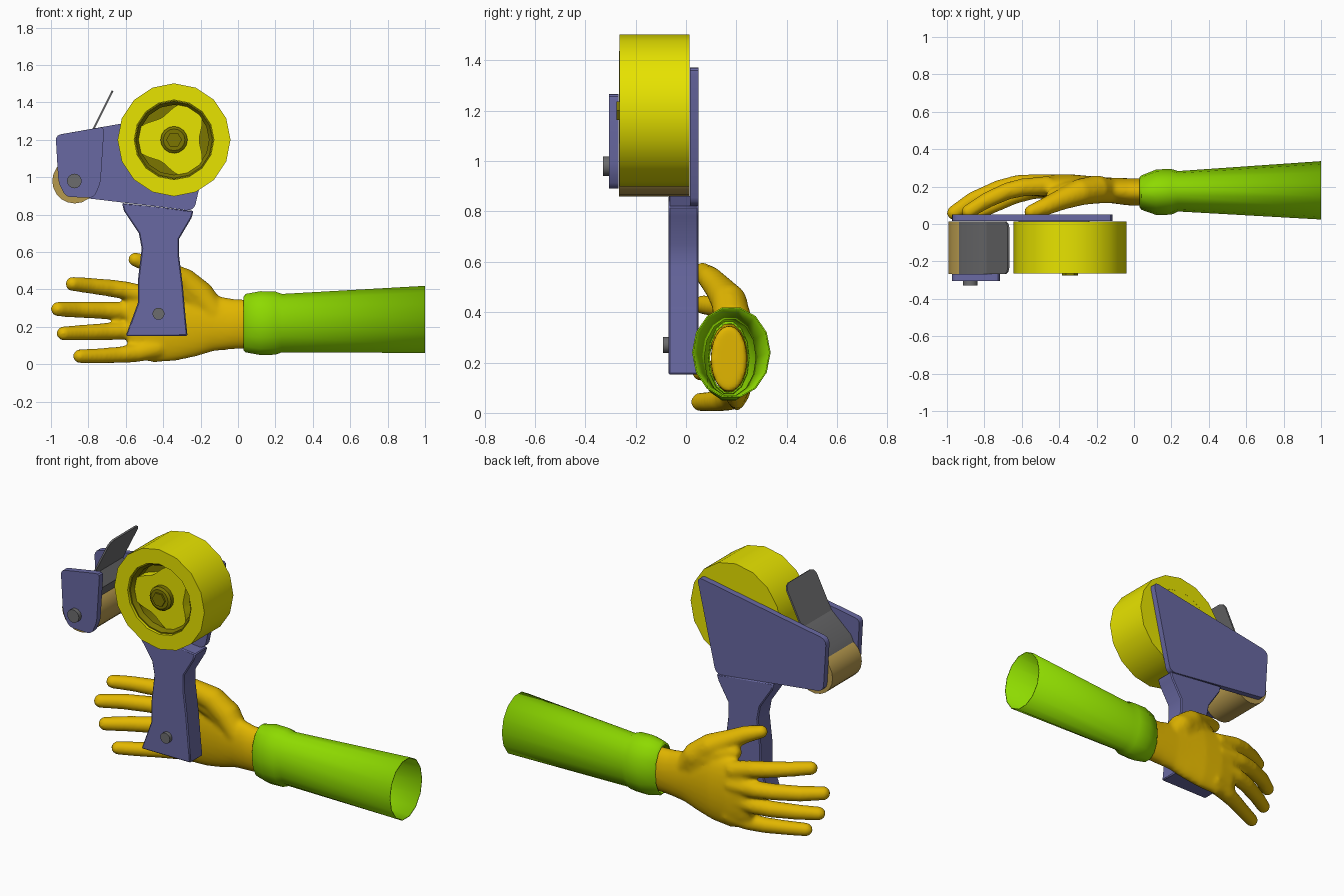
import bpy, bmesh, math
from mathutils import Vector

if "Cube" in bpy.data.objects:
    bpy.data.objects.remove(bpy.data.objects["Cube"])


def material(name, r, g, b):
    m = bpy.data.materials.new(name)
    m.diffuse_color = (r, g, b, 1)
    m.use_nodes = True
    m.node_tree.nodes["Principled BSDF"].inputs["Base Color"].default_value = m.diffuse_color
    return m


YELLOW = material("yellow_tape", .80, .77, 0)
OLIVE = material("olive_hub", .20, .18, 0)
BLUE = material("slate_blue", .14, .14, .36)
GREY = material("steel_grey", .15, .15, .155)
TAN = material("tan_roller", .47, .32, .075)
GOLD = material("gold_skin", .76, .47, 0)
GREEN = material("lime_sleeve", .27, .70, 0)


def finish(name, bm, mat, angle=35):
    """Turn a bmesh into a smooth-by-angle object."""
    bmesh.ops.recalc_face_normals(bm, faces=bm.faces)
    me = bpy.data.meshes.new(name)
    bm.to_mesh(me)
    bm.free()
    me.materials.append(mat)
    ob = bpy.data.objects.new(name, me)
    bpy.context.collection.objects.link(ob)
    bpy.ops.object.select_all(action='DESELECT')
    ob.select_set(True)
    bpy.context.view_layer.objects.active = ob
    bpy.ops.object.shade_smooth_by_angle(angle=math.radians(angle))
    return ob


def prism(name, outline, y0, y1, mat, round_=0, chamfer=0):
    """Extrude an x-z outline from y0 to y1, rounding its corners."""
    bm = bmesh.new()
    face = bm.faces.new([bm.verts.new((x, y0, z)) for x, z in outline])
    new = bmesh.ops.extrude_face_region(bm, geom=[face])["geom"]
    for v in new:
        if isinstance(v, bmesh.types.BMVert):
            v.co.y = y1
    if round_:
        along = [e for e in bm.edges
                 if abs(e.verts[0].co.y - e.verts[1].co.y) > abs(y1 - y0) / 2]
        bmesh.ops.bevel(bm, geom=along, offset=round_, segments=3, profile=.5, affect='EDGES')
    ob = finish(name, bm, mat)
    if chamfer:
        mod = ob.modifiers.new("chamfer", 'BEVEL')
        mod.width, mod.segments = chamfer, 1
        mod.limit_method, mod.angle_limit = 'ANGLE', math.radians(50)
    return ob


def lathe(name, cx, cz, profile, mat, sides=16, closed=False):
    """Spin (radius, y) points around a y axis."""
    bm = bmesh.new()
    rings = []
    for r, y in profile:
        rings.append([bm.verts.new((cx + r * math.cos(a), y, cz + r * math.sin(a)))
                      for a in (2 * math.pi * i / sides for i in range(sides))])
    skin(bm, rings + rings[:1] if closed else rings, not closed)
    return finish(name, bm, mat)


def skin(bm, rings, caps):
    """Bridge successive vertex rings."""
    n = len(rings[0])
    for a, b in zip(rings, rings[1:]):
        for i in range(n):
            bm.faces.new((a[i], a[(i + 1) % n], b[(i + 1) % n], b[i]))
    if caps:
        bm.faces.new(rings[0])
        bm.faces.new(rings[-1])


def sections(bm, rows, sides, caps):
    """Loft ellipses along x; rows are (x, y, z, half depth, half height)."""
    skin(bm, [[bm.verts.new((x, y + ry * math.cos(a), z + rz * math.sin(a)))
               for a in (2 * math.pi * i / sides for i in range(sides))]
              for x, y, z, ry, rz in rows], caps)


def finger(bm, pts):
    """Round tube through (x, y, z, radius) points with a ball tip."""
    n = 14
    rings = []
    for i, p in enumerate(pts):
        a = Vector(pts[max(i - 1, 0)][:3])
        b = Vector(pts[min(i + 1, len(pts) - 1)][:3])
        t = (b - a).normalized()
        u = t.cross(Vector((0, 1, 0))).normalized()
        w = t.cross(u)
        rings.append([bm.verts.new(Vector(p[:3]) + p[3] * (u * math.cos(k) + w * math.sin(k)))
                      for k in (2 * math.pi * j / n for j in range(n))])
    skin(bm, rings, True)
    tip = bmesh.ops.create_icosphere(bm, subdivisions=3, radius=pts[-1][3])["verts"]
    bmesh.ops.translate(bm, verts=tip, vec=pts[-1][:3])


# Dispenser frame: back plate, short front plate, handle
prism("back_plate", [(-.975, 1.225), (-.955, .905), (-.235, .82), (-.108, 1.377)],
      .015, .05, BLUE, round_=.035)
prism("front_plate", [(-.975, 1.225), (-.96, .97), (-.92, .895), (-.77, .89),
                      (-.735, .97), (-.715, 1.27)], -.305, -.268, BLUE, round_=.025)
prism("handle", [(-.60, .152), (-.27, .152), (-.28, .25), (-.295, .42), (-.315, .58),
                 (-.315, .67), (-.25, .78), (-.237, .82), (-.62, .862), (-.61, .82),
                 (-.53, .70), (-.515, .62), (-.535, .45), (-.535, .33)],
      -.07, .05, BLUE, chamfer=.006)

# Tape roll with closed back and recessed three-armed hub
RX, RZ = -.342, 1.2
lathe("tape_roll", RX, RZ, [(.302, -.265), (.302, .013), (.213, .013), (.213, -.265)],
      YELLOW, closed=True)
lathe("roll_back", RX, RZ, [(.2135, .0), (.2135, .0125)], YELLOW)
lathe("hub_rim", RX, RZ, [(.212, -.01), (.212, -.25), (.205, -.25), (.187, -.225), (.187, -.01)],
      OLIVE, closed=True)
lathe("hub_floor", RX, RZ, [(.188, -.17), (.188, -.01)], OLIVE)
star = []
for i in range(48):
    a = 2 * math.pi * i / 48
    d = abs((math.degrees(a) + 60) % 120 - 60)
    r = .190 - (.055 * math.cos(math.radians(d * 90 / 37)) if d < 37 else 0)
    star.append((RX + r * math.cos(a), RZ + r * math.sin(a)))
prism("hub_arms", star, -.23, -.16, YELLOW)
lathe("hub_collar", RX, RZ, [(.072, -.22), (.072, -.255), (.058, -.265)], OLIVE)
lathe("hub_nut", RX, RZ, [(.042, -.26), (.042, -.275)], OLIVE, sides=6)

# Pressure roller, axle bolts
lathe("roller", -.873, .98, [(.12, -.266), (.12, .014)], TAN, sides=20)
lathe("roller_bolt", -.875, .98, [(.039, -.33), (.039, -.30)], GREY)
lathe("handle_bolt", -.425, .27, [(.032, -.092), (.032, -.06)], GREY)

# Cutter guard block between the plates
prism("cutter_block", [(-.785, 1.24), (-.92, 1.12), (-.957, 1.03), (-.93, 1.03),
                       (-.80, 1.06), (-.735, 1.16)], -.267, .014, GREY)

# Upright guard flap with rounded top corners
lo, up = Vector((-.79, 0, 1.235)), Vector((.115, 0, .23))
side = Vector((up.z, 0, -up.x)).normalized() * .01
bm = bmesh.new()
outline = [(-.267, 0), (.014, 0), (.014, .86), (.002, .96), (-.022, 1),
           (-.231, 1), (-.255, .96), (-.267, .86)]
skin(bm, [[bm.verts.new(lo + up * t + Vector((0, y, 0)) + o) for y, t in outline]
          for o in (Vector(), side)], True)
finish("guard_flap", bm, GREY)

# Hand: palm, digits and thumb web fused into one skin
bm = bmesh.new()
sections(bm, [(.07, .17, .215, .072, .13), (-.03, .172, .215, .073, .135),
              (-.13, .18, .22, .068, .15), (-.22, .187, .222, .068, .18),
              (-.33, .197, .217, .068, .199), (-.45, .203, .212, .062, .204),
              (-.54, .203, .222, .052, .192), (-.59, .2, .235, .037, .155)], 28, True)
finger(bm, [(-.45, .205, .355, .053), (-.6, .195, .395, .049), (-.68, .175, .407, .047),
            (-.79, .125, .42, .043), (-.885, .067, .43, .039)])
finger(bm, [(-.45, .215, .275, .053), (-.62, .215, .285, .049), (-.72, .19, .288, .047),
            (-.86, .13, .292, .044), (-.962, .06, .295, .04)])
finger(bm, [(-.45, .21, .19, .053), (-.61, .205, .18, .049), (-.70, .18, .175, .047),
            (-.83, .12, .169, .043), (-.932, .06, .165, .039)])
finger(bm, [(-.42, .2, .09, .06), (-.55, .18, .06, .05), (-.64, .15, .05, .044),
            (-.75, .1, .045, .041), (-.845, .057, .043, .038)])
finger(bm, [(-.12, .175, .27, .065), (-.2, .185, .37, .077), (-.29, .17, .445, .072),
            (-.39, .13, .495, .057), (-.47, .095, .535, .049), (-.55, .065, .56, .038)])
finger(bm, [(-.18, .188, .31, .066), (-.27, .183, .38, .066), (-.36, .165, .42, .058),
            (-.43, .15, .435, .042)])
hand = finish("hand", bm, GOLD, 180)
mod = hand.modifiers.new("fuse", 'REMESH')
mod.mode, mod.voxel_size, mod.use_smooth_shade = 'VOXEL', .011, True
mod = hand.modifiers.new("soften", 'SMOOTH')
mod.factor, mod.iterations = .5, 9

# Open sleeve with a padded cuff
bm = bmesh.new()
sections(bm, [(.06, .17, .218, .075, .137), (.03, .17, .218, .08, .147),
              (.04, .168, .22, .092, .16), (.12, .17, .22, .122, .175),
              (.20, .172, .22, .122, .173), (.235, .175, .22, .108, .16),
              (1, .18, .24, .156, .184)], 14, False)
sleeve = finish("sleeve", bm, GREEN, 40)
mod = sleeve.modifiers.new("thickness", 'SOLIDIFY')
mod.thickness, mod.offset = .006, -1
